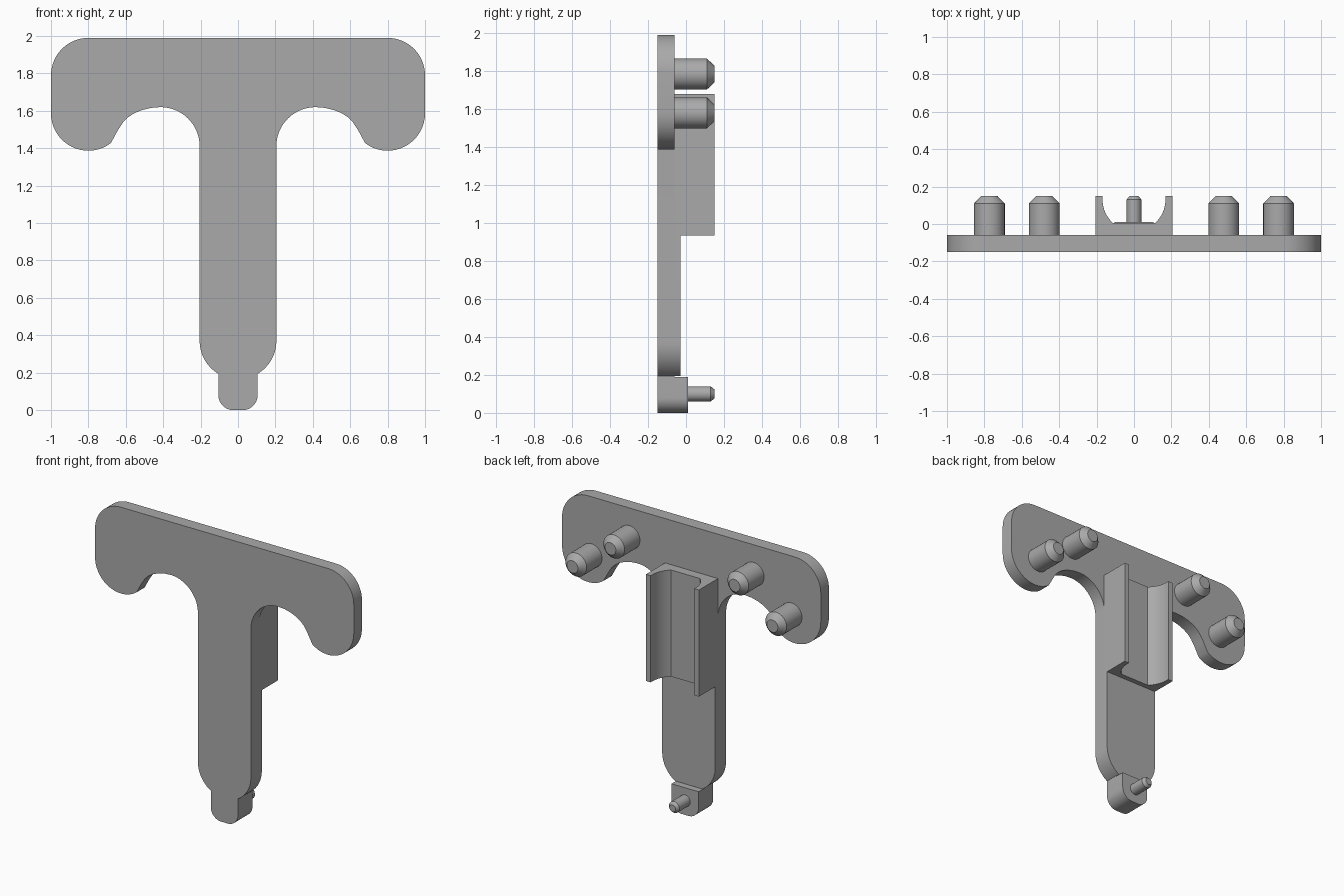
import bpy, bmesh
from math import sin, cos, radians
from mathutils import Vector

cube = bpy.data.objects.get("Cube")
if cube:
    bpy.data.objects.remove(cube, do_unlink=True)

grey = bpy.data.materials.new("grey plastic")
grey.use_nodes = True
GREY = (0.4, 0.4, 0.4, 1)
grey.diffuse_color = GREY
grey.node_tree.nodes["Principled BSDF"].inputs["Base Color"].default_value = GREY

FRONT, ARM_BACK, STEM_BACK, FOOT_BACK, BACK = -0.15, -0.06, -0.03, 0.01, 0.15


def arc(cx, cy, r, start, end, steps=14):
    angles = [radians(start + (end - start) * i / steps) for i in range(steps + 1)]
    return [(cx + r * cos(a), cy + r * sin(a)) for a in angles]


def mirrored(half):
    """Close a right-hand half outline with its mirror image."""
    return half + [(-x, z) for x, z in reversed(half)]


def finish(name, bm):
    bmesh.ops.recalc_face_normals(bm, faces=bm.faces)
    mesh = bpy.data.meshes.new(name)
    bm.to_mesh(mesh)
    bm.free()
    mesh.materials.append(grey)
    ob = bpy.data.objects.new(name, mesh)
    bpy.context.collection.objects.link(ob)
    bpy.ops.object.select_all(action='DESELECT')
    ob.select_set(True)
    bpy.context.view_layer.objects.active = ob
    bpy.ops.object.shade_smooth_by_angle(angle=radians(30))
    return ob


def extrude(name, outline, low, high, axis="y"):
    """Extrude an outline along y (x, z points) or z (x, y points)."""
    bm = bmesh.new()
    place = (lambda p: (p[0], low, p[1])) if axis == "y" else (lambda p: (p[0], p[1], low))
    face = bm.faces.new([bm.verts.new(place(p)) for p in outline])
    move = Vector((0, high - low, 0) if axis == "y" else (0, 0, high - low))
    grown = bmesh.ops.extrude_face_region(bm, geom=[face], use_keep_orig=True)["geom"]
    bmesh.ops.translate(bm, verts=[g for g in grown if isinstance(g, bmesh.types.BMVert)], vec=move)
    return finish(name, bm)


def peg(name, x, z, radius, base, tip_radius, chamfer):
    """Round peg pointing backwards with a chamfered tip."""
    bm = bmesh.new()
    n = 32
    rings = []
    for y, r in ((base, radius), (BACK - chamfer, radius), (BACK, tip_radius)):
        rings.append([bm.verts.new((px, y, pz)) for px, pz in arc(x, z, r, 0, 360, n)[:-1]])
    for a, b in zip(rings, rings[1:]):
        for i in range(n):
            j = (i + 1) % n
            bm.faces.new((a[i], a[j], b[j], b[i]))
    bm.faces.new(rings[0])
    bm.faces.new(rings[-1])
    finish(name, bm)


# Outline pieces shared by the front plate, stem and foot
foot_half = arc(0.025, 0.08, 0.08, -90, 0)
stem_end = arc(0, 0.37, 0.205, -59, 0)
inner_fillet = arc(0.415, 1.41, 0.21, 180, 90)
arm_wave = [(0.465, 1.616), (0.513, 1.604), (0.555, 1.587), (0.588, 1.565),
            (0.615, 1.538), (0.642, 1.497)]
arm_lobe = arc(0.8, 1.587, 0.2, -127, 0, 18)
arm_corner = arc(0.8, 1.79, 0.2, 0, 90)

# T-shaped front plate
extrude("front_plate", mirrored(foot_half + stem_end + inner_fillet + arm_wave
                                + arm_lobe + arm_corner), FRONT, ARM_BACK)

# Thicker stem and foot behind the plate
extrude("stem_back", mirrored(stem_end + [(0.205, 0.94)]), ARM_BACK, STEM_BACK)
extrude("foot_block", mirrored(foot_half + [(0.105, 0.19)]), ARM_BACK, FOOT_BACK)

# Rounded channel with a flat floor
channel_half = arc(0, 0.13, 0.168, -48, 0) + [(0.168, BACK), (0.205, BACK), (0.205, ARM_BACK)]
extrude("channel", mirrored(channel_half), 0.935, 1.68, axis="z")

# Pegs on the arms and the small pin on the foot
for side, s in (("left", 1), ("right", -1)):
    peg(f"outer_peg_{side}", s * 0.773, 1.58, 0.082, ARM_BACK, 0.043, 0.04)
    peg(f"inner_peg_{side}", s * 0.48, 1.785, 0.082, ARM_BACK, 0.043, 0.04)
peg("foot_pin", 0, 0.1, 0.04, FOOT_BACK, 0.024, 0.02)
